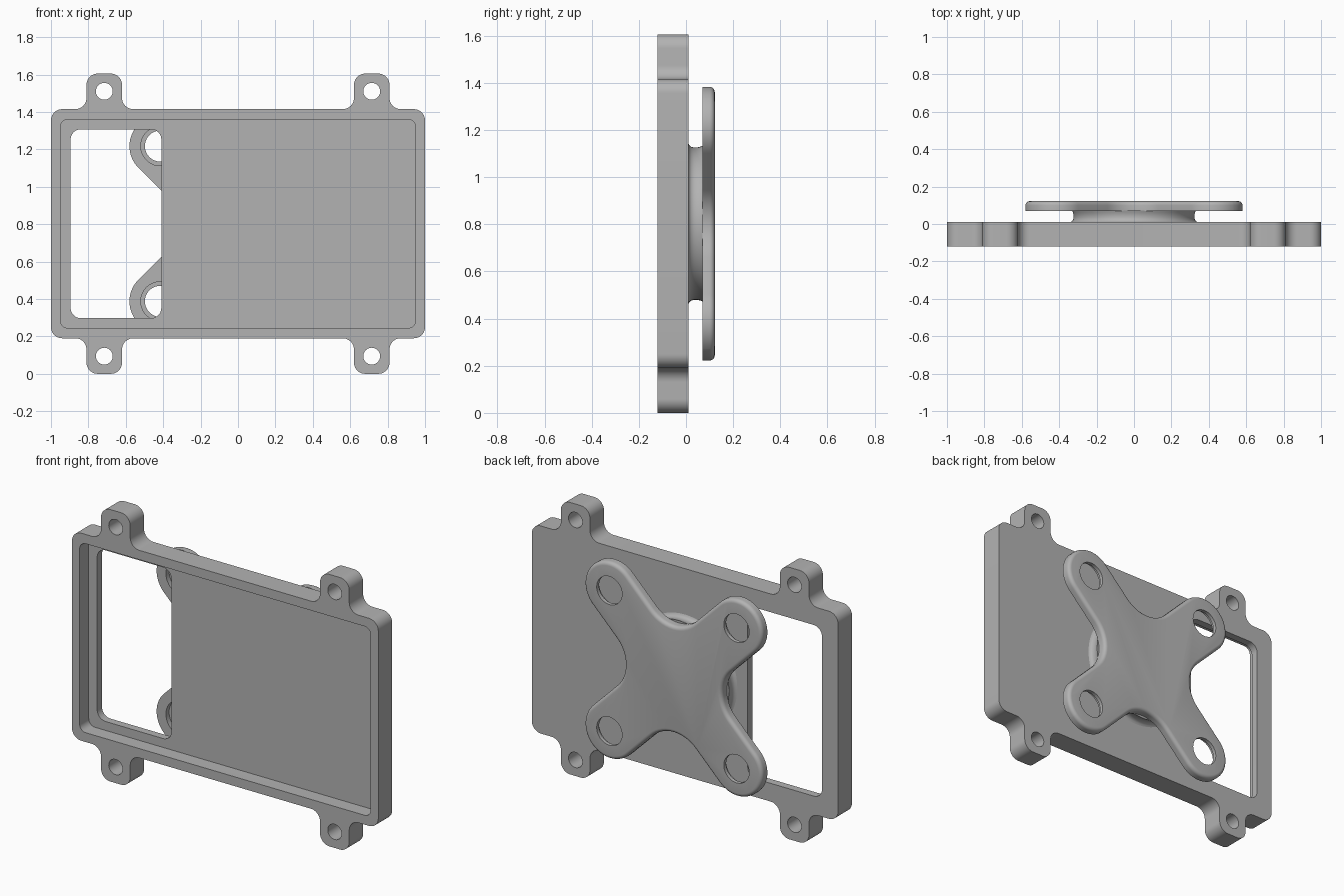
import bpy, bmesh, math
from mathutils import Vector, Matrix

cube = bpy.data.objects.get("Cube")
if cube:
    bpy.data.objects.remove(cube, do_unlink=True)

grey = bpy.data.materials.new("plain_grey")
grey.use_nodes = True
colour = (0.45, 0.45, 0.45, 1)
grey.diffuse_color = colour
grey.node_tree.nodes["Principled BSDF"].inputs["Base Color"].default_value = colour

MID = 0.8025                      # height of the centre
FRONT, FLOOR, BACK = -0.12, -0.035, 0.01


def fillet(corners, steps=10):
    """Round every (x, z, radius) corner of a closed outline."""
    out = []
    n = len(corners)
    for i, (x, z, r) in enumerate(corners):
        p = Vector((x, z))
        a = (Vector(corners[i - 1][:2]) - p).normalized()
        b = (Vector(corners[(i + 1) % n][:2]) - p).normalized()
        half = a.angle(b) / 2
        centre = p + (a + b).normalized() * (r / math.sin(half))
        start = p + a * (r / math.tan(half)) - centre
        end = p + b * (r / math.tan(half)) - centre
        sweep = start.angle_signed(end)
        for k in range(steps + 1):
            out.append(centre + Matrix.Rotation(-sweep * k / steps, 2) @ start)
    return out


def box(x0, x1, z0, z1, r):
    return fillet([(x0, z0, r), (x1, z0, r), (x1, z1, r), (x0, z1, r)])


def circle(x, z, r, n=40):
    return [Vector((x + r * math.cos(math.tau * k / n),
                    z + r * math.sin(math.tau * k / n))) for k in range(n)]


def finish(name, bm):
    bmesh.ops.recalc_face_normals(bm, faces=bm.faces)
    mesh = bpy.data.meshes.new(name)
    bm.to_mesh(mesh)
    bm.free()
    mesh.materials.append(grey)
    ob = bpy.data.objects.new(name, mesh)
    bpy.context.collection.objects.link(ob)
    return ob


def slab(name, outline, y0, y1, rounding=0):
    """Extrude an (x, z) outline from y0 to y1, optionally rounding the rear rim."""
    bm = bmesh.new()
    face = bm.faces.new([bm.verts.new((p.x, y0, p.y + MID)) for p in outline])
    new = bmesh.ops.extrude_face_region(bm, geom=[face], use_keep_orig=True)["geom"]
    for v in new:
        if isinstance(v, bmesh.types.BMVert):
            v.co.y = y1
    bmesh.ops.recalc_face_normals(bm, faces=bm.faces)
    if rounding:
        rim = [e for e in bm.edges if all(abs(v.co.y - y1) < 1e-5 for v in e.verts)]
        bmesh.ops.bevel(bm, geom=rim, offset=rounding, segments=5,
                        profile=0.5, affect='EDGES')
    return finish(name, bm)


def cut(target, outline, y0, y1):
    cutter = slab("cutter", outline, y0, y1)
    cutter.hide_render = True
    mod = target.modifiers.new("cut", 'BOOLEAN')
    mod.operation, mod.solver, mod.object = 'DIFFERENCE', 'EXACT', cutter
    bpy.context.view_layer.objects.active = target
    bpy.ops.object.modifier_apply(modifier=mod.name)
    bpy.data.objects.remove(cutter, do_unlink=True)


def smooth(ob):
    bpy.ops.object.select_all(action='DESELECT')
    ob.select_set(True)
    bpy.context.view_layer.objects.active = ob
    bpy.ops.object.shade_smooth_by_angle(angle=math.radians(30))


# Tray with four screw tabs, outlined counter-clockwise
W, H, TOP = 1.0, 0.6125, 0.8025
TAB, TAB_HALF, R = 0.715, 0.095, 0.06
upper = [(W, H)]
for c in (TAB, -TAB):
    upper += [(c + TAB_HALF, H), (c + TAB_HALF, TOP), (c - TAB_HALF, TOP), (c - TAB_HALF, H)]
upper.append((-W, H))
outline = [(x, z, R) for x, z in upper] + [(-x, -z, R) for x, z in upper]
tray = slab("tray", fillet(outline), FRONT, BACK)

# Front recess, window and screw holes
cut(tray, box(-0.95, 0.95, -0.5575, 0.5575, 0.04), FRONT - 0.1, FLOOR)
cut(tray, box(-0.895, -0.41, -0.505, 0.505, 0.055), FRONT - 0.1, BACK + 0.1)
for sx in (-1, 1):
    for sz in (-1, 1):
        cut(tray, circle(sx * TAB, sz * 0.708, 0.045), FRONT - 0.1, BACK + 0.1)
smooth(tray)

# Four-armed rear mount with rounded rim
HOLE, ARM = 0.415, 0.165
LENGTH = HOLE * math.sqrt(2) + ARM
arms = []
for k in range(4):
    turn = Matrix.Rotation(math.radians(45 + 90 * k), 2)
    for a, b, r in ((LENGTH, -ARM, ARM - 0.001), (LENGTH, ARM, ARM - 0.001), (ARM, ARM, 0.2)):
        p = turn @ Vector((a, b))
        arms.append((p.x, p.y, r))
mount = slab("rear_mount", fillet(arms, 14), 0.07, 0.122, 0.022)

# Stepped holes at the arm ends
for sx in (-1, 1):
    for sz in (-1, 1):
        cut(mount, circle(sx * HOLE, sz * HOLE, 0.083), 0.0, 0.2)
        cut(mount, circle(sx * HOLE, sz * HOLE, 0.105), 0.0, 0.1)
smooth(mount)

# Waisted round neck joining the mount to the tray
bm = bmesh.new()
profile = [(0, 0), (0.342, 0), (0.342, 0.01), (0.333, 0.014), (0.326, 0.022),
           (0.323, 0.034), (0.323, 0.048), (0.326, 0.06), (0.33, 0.071), (0, 0.071)]
verts = [bm.verts.new((r, y, MID)) for r, y in profile]
edges = [bm.edges.new(pair) for pair in zip(verts, verts[1:])]
bmesh.ops.spin(bm, geom=verts + edges, cent=(0, 0, MID), axis=(0, 1, 0),
               angle=math.tau, steps=72, use_merge=True)
bmesh.ops.remove_doubles(bm, verts=bm.verts, dist=1e-4)
smooth(finish("neck", bm))
